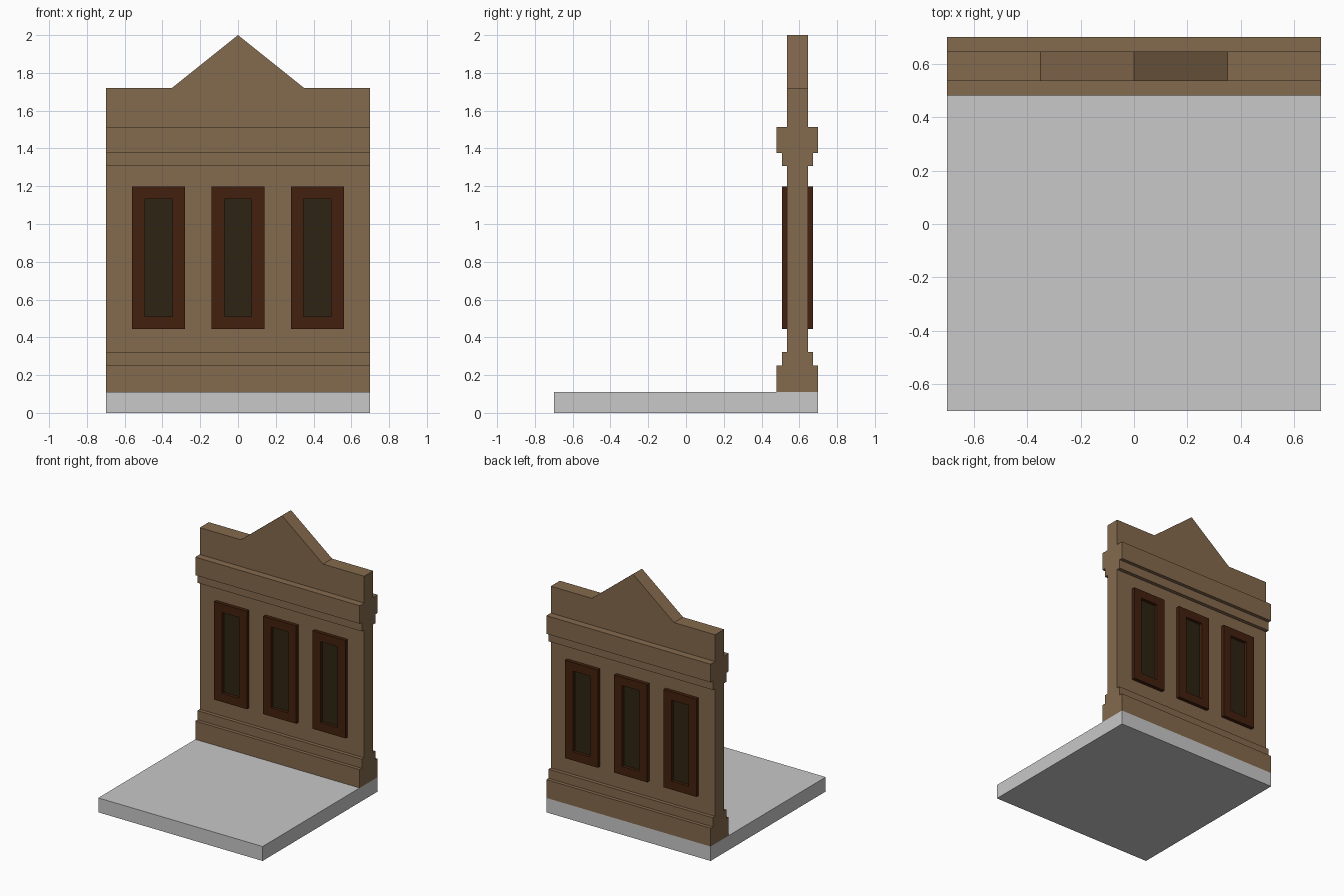
import bpy, bmesh
from mathutils import Vector

if "Cube" in bpy.data.objects:
    bpy.data.objects.remove(bpy.data.objects["Cube"])


def material(name, rgb):
    m = bpy.data.materials.new(name)
    m.diffuse_color = (*rgb, 1)
    m.use_nodes = True
    m.node_tree.nodes["Principled BSDF"].inputs["Base Color"].default_value = m.diffuse_color
    return m


STONE = material("grey floor", (0.578, 0.578, 0.578))
BROWN = material("tan brown wall", (0.231, 0.142, 0.075))
WOOD = material("dark red wood", (0.054, 0.0145, 0.004))
GLASS = material("dark olive glass", (0.026, 0.017, 0.006))


def finish(bm, name, mat):
    bmesh.ops.recalc_face_normals(bm, faces=bm.faces)
    me = bpy.data.meshes.new(name)
    bm.to_mesh(me)
    bm.free()
    me.materials.append(mat)
    ob = bpy.data.objects.new(name, me)
    bpy.context.collection.objects.link(ob)
    return ob


def prism(name, points, direction, mat):
    """Extrude a closed outline of 3D points along a direction."""
    bm = bmesh.new()
    face = bm.faces.new([bm.verts.new(p) for p in points])
    ext = bmesh.ops.extrude_face_region(bm, geom=[face])["geom"]
    verts = [g for g in ext if isinstance(g, bmesh.types.BMVert)]
    bmesh.ops.translate(bm, vec=Vector(direction), verts=verts)
    return finish(bm, name, mat)


def box(name, x0, x1, y0, y1, z0, z1, mat):
    pts = [(x0, y0, z0), (x1, y0, z0), (x1, y1, z0), (x0, y1, z0)]
    return prism(name, pts, (0, 0, z1 - z0), mat)


def ring(name, cx, y0, y1, outer, inner, mat):
    """Rectangular frame; outer and inner are (half width, z bottom, z top)."""
    bm = bmesh.new()
    loops = []
    for y in (y0, y1):
        for hw, zb, zt in (outer, inner):
            loops.append([bm.verts.new((cx + sx * hw, y, z)) for sx, z in
                          ((-1, zb), (1, zb), (1, zt), (-1, zt))])
    fo, fi, bo, bi = loops
    for a, b in ((fo, fi), (fi, bi), (bi, bo), (bo, fo)):
        for i in range(4):
            j = (i + 1) % 4
            bm.faces.new((a[i], a[j], b[j], b[i]))
    return finish(bm, name, mat)


W, YC = 0.70, 0.59        # half width, wall centre line
T = 0.055                 # wall half thickness

# Floor slab
box("floor_slab", -W, W, -0.70, 0.70, 0, 0.111, STONE)

# Wall with stepped plinth and cornice: half profile mirrored about the centre line
half = [(0.11, 0.111), (0.11, 0.252), (0.083, 0.252), (0.083, 0.322), (T, 0.322),
        (T, 1.306), (0.083, 1.306), (0.083, 1.375), (0.11, 1.375), (0.11, 1.514)]
profile = [(-W, YC + d, z) for d, z in half]
profile += [(-W, YC - d, z) for d, z in reversed(half)]
prism("moulded_wall", profile, (2 * W, 0, 0), BROWN)

# Parapet with central gable
outline = [(-W, 1.514), (W, 1.514), (W, 1.72), (0.35, 1.72),
           (0, 2.0), (-0.35, 1.72), (-W, 1.72)]
prism("gabled_parapet", [(x, YC - T, z) for x, z in outline], (0, 2 * T, 0), BROWN)

# Three windows, on both wall faces
for i, cx in enumerate((-0.42, 0, 0.42), 1):
    for side, s in (("front", -1), ("back", 1)):
        ya, yb = sorted((YC + s * T, YC + s * 0.083))
        ring(f"{side}_window_frame_{i}", cx, ya, yb,
             (0.14, 0.445, 1.198), (0.072, 0.51, 1.133), WOOD)
        ya, yb = sorted((YC + s * T, YC + s * (T + 0.004)))
        box(f"{side}_window_pane_{i}", cx - 0.072, cx + 0.072, ya, yb, 0.51, 1.133, GLASS)
